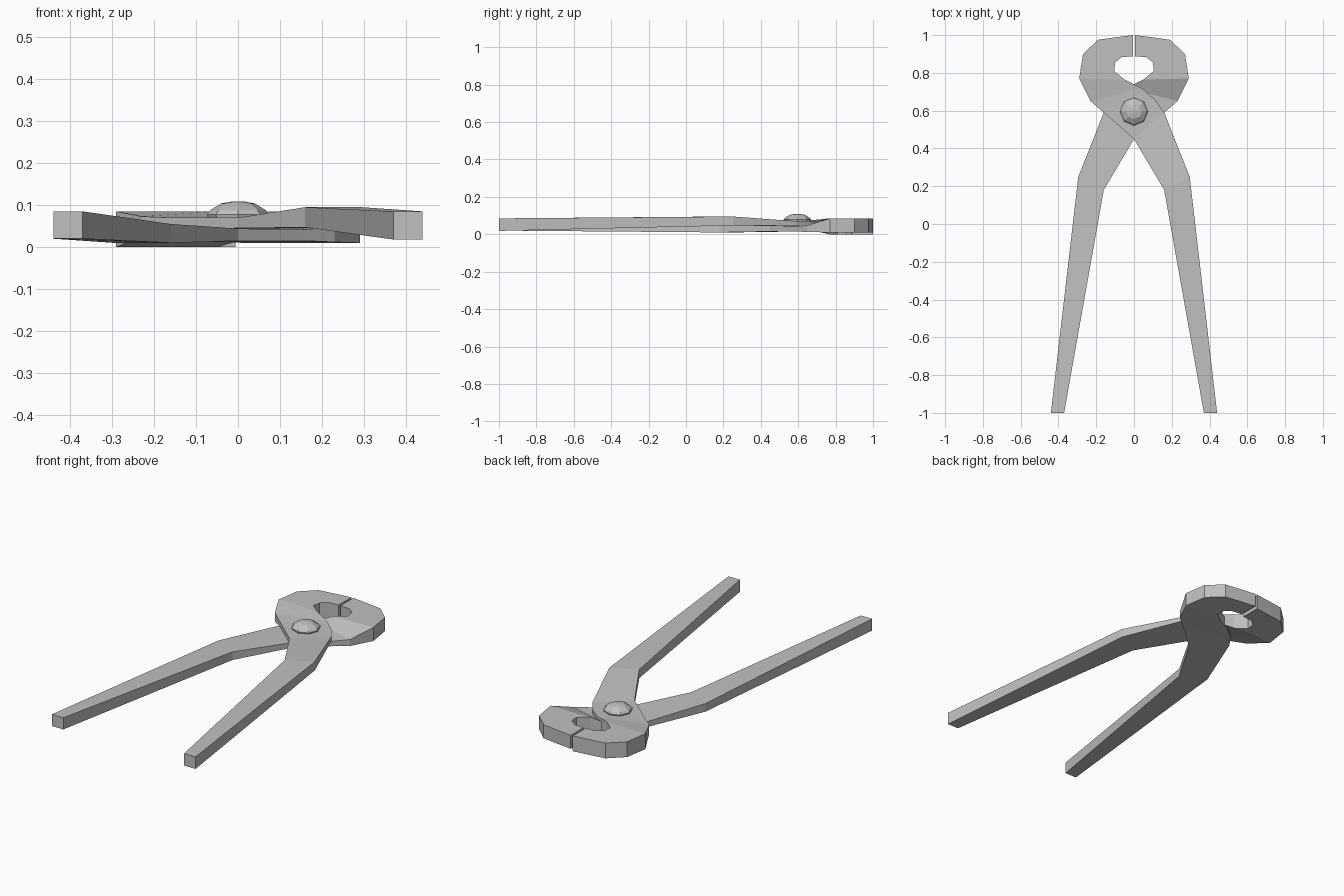
import bpy, bmesh
from math import cos, sin, pi

cube = bpy.data.objects.get("Cube")
if cube:
    bpy.data.objects.remove(cube, do_unlink=True)

steel = bpy.data.materials.new("grey steel")
steel.use_nodes = True
steel.diffuse_color = (0.53, 0.53, 0.53, 1)
steel.node_tree.nodes["Principled BSDF"].inputs["Base Color"].default_value = (0.53, 0.53, 0.53, 1)

# Plan of one lever, handle end to jaw tip: pairs of points on its two edges
PLAN = [((.44, -1), (.37, -1)), ((.295, .25), (.16, .18)), ((.16, .59), (0, .45)),
        ((.11, .66), (-.16, .59)), ((.04, .72), (-.23, .65)), ((-.05, .765), (-.29, .77)),
        ((-.105, .81), (-.27, .9)), ((-.1, .855), (-.19, .975)), ((-.065, .883), (-.1, .988)),
        ((-.006, .888), (-.006, 1))]


def finish(name, bm):
    bmesh.ops.recalc_face_normals(bm, faces=bm.faces)
    mesh = bpy.data.meshes.new(name)
    bm.to_mesh(mesh)
    bm.free()
    mesh.materials.append(steel)
    obj = bpy.data.objects.new(name, mesh)
    bpy.context.collection.objects.link(obj)
    return obj


def skin(bm, rings):
    for a, b in zip(rings, rings[1:]):
        n = len(a)
        for i in range(n):
            j = (i + 1) % n
            bm.faces.new((a[i], a[j], b[j], b[i]))
    bm.faces.new(rings[0])
    bm.faces.new(rings[-1])


def lever(name, side, heights):
    """Flat forged bar: each section has a bottom and a top height."""
    heights = heights + [heights[-1]] * (len(PLAN) - len(heights))
    bm = bmesh.new()
    rings = []
    for (a, b), (low, high) in zip(PLAN, heights):
        corners = [(a, low), (b, low), (b, high), (a, high)]
        rings.append([bm.verts.new((side * p[0], p[1], z)) for p, z in corners])
    skin(bm, rings)
    return finish(name, bm)


# The two levers cross at the joint, one over the other
lever("upper_lever", 1, [(.018, .085), (.047, .095), (.045, .07), (.043, .07), (.025, .073), (0, .085)])
lever("lower_lever", -1, [(.02, .085), (.01, .055), (.015, .044), (.015, .042), (.012, .048), (.01, .085)])

# Faceted domed rivet
bm = bmesh.new()
rings = []
for r, z in [(.066, .05), (.074, .078), (.066, .088), (.04, .104), (.012, .109)]:
    rings.append([bm.verts.new((r * cos(k * pi / 4), .595 + r * sin(k * pi / 4), z)) for k in range(8)])
skin(bm, rings)
finish("rivet", bm)
